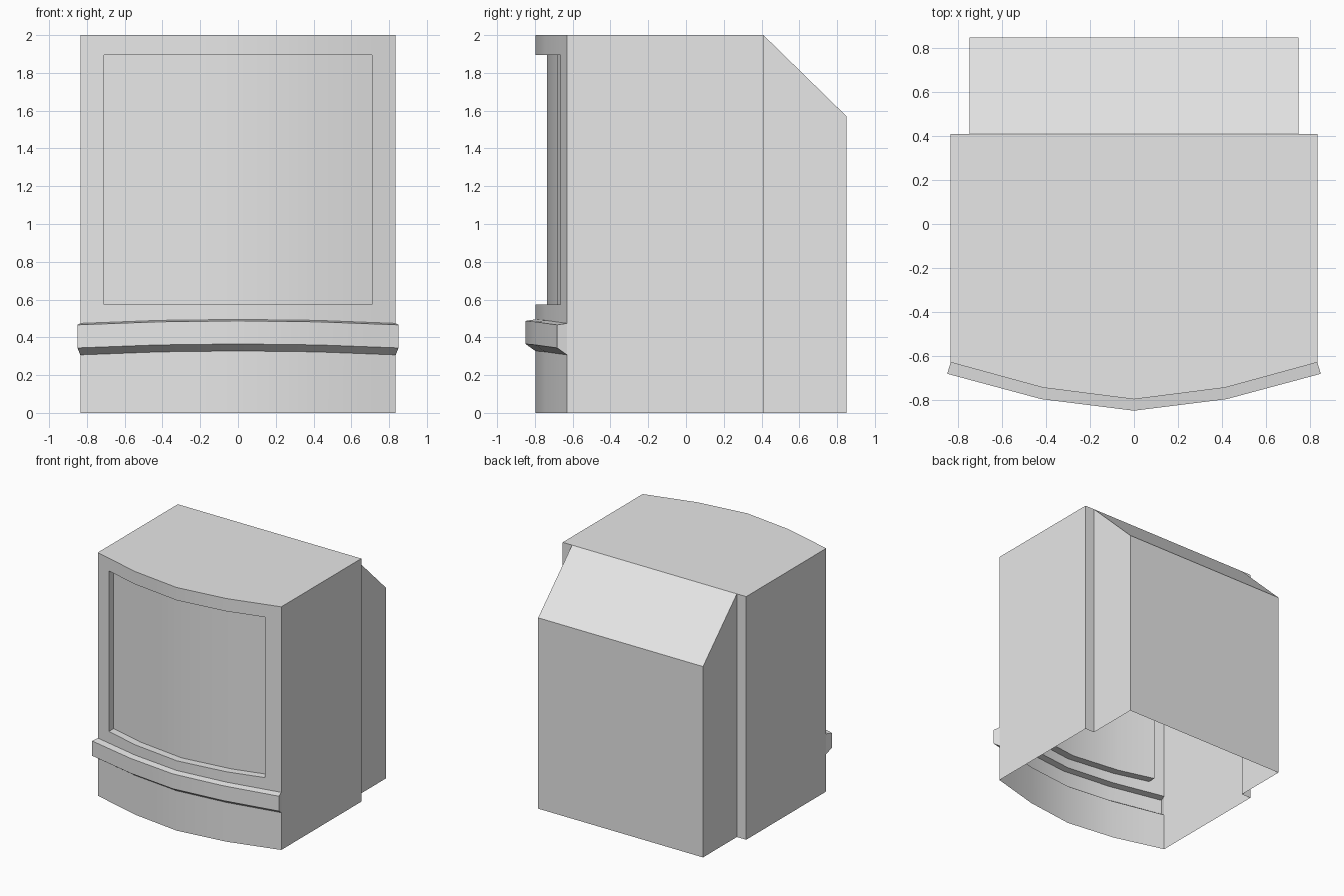
import bpy, bmesh, math
from mathutils import Vector

if "Cube" in bpy.data.objects:
    bpy.data.objects.remove(bpy.data.objects["Cube"])

grey = bpy.data.materials.new("grey_plastic")
grey.use_nodes = True
grey.diffuse_color = (0.8, 0.8, 0.8, 1)
grey.node_tree.nodes["Principled BSDF"].inputs["Base Color"].default_value = (0.8, 0.8, 0.8, 1)

W, REAR_W, MID, SCREEN_W = 0.835, 0.75, 0.415, 0.71
BACK, REAR, TOP = 0.41, 0.85, 2.0


def bow(x, centre, mid, end):
    """Piecewise curve across the front, symmetric about the middle."""
    x = abs(x)
    if x <= MID:
        return centre + (mid - centre) * x / MID
    return mid + (end - mid) * (x - MID) / (W - MID)


def front_y(x):
    return bow(x, -0.798, -0.745, -0.63)


def finish(bm, name, smooth=False):
    mesh = bpy.data.meshes.new(name)
    bm.to_mesh(mesh)
    bm.free()
    mesh.materials.append(grey)
    ob = bpy.data.objects.new(name, mesh)
    bpy.context.collection.objects.link(ob)
    if smooth:
        bpy.ops.object.select_all(action='DESELECT')
        ob.select_set(True)
        bpy.context.view_layer.objects.active = ob
        bpy.ops.object.shade_smooth_by_angle(angle=math.radians(25))
    return ob


def face(bm, points, out):
    """Add a face whose normal points towards out."""
    f = bm.faces.new([bm.verts.new(p) for p in points])
    f.normal_update()
    if f.normal.dot(Vector(out)) < 0:
        f.normal_flip()


cols = [-W, -SCREEN_W, -MID, 0, MID, SCREEN_W, W]

# Bowed front panel: rows of (height, arched, ledge outset)
rows = [(0, 0, 0), (0.328, 1, 0), (0.365, 1, 1), (0.487, 1, 1),
        (0.495, 1, 0), (0.575, 0, 0), (1.895, 0, 0), (TOP, 0, 0)]
bm = bmesh.new()
grid = []
for z, arched, outset in rows:
    line = []
    for x in cols:
        drop = bow(x, 0, 0.005, 0.021) * arched
        line.append(bm.verts.new((x * (1 + 0.018 * outset), front_y(x) - 0.052 * outset, z - drop)))
    grid.append(line)
screen = []
for r in range(len(rows) - 1):
    for c in range(len(cols) - 1):
        f = bm.faces.new((grid[r][c], grid[r][c + 1], grid[r + 1][c + 1], grid[r + 1][c]))
        if r == 5 and 0 < c < len(cols) - 2:
            screen.append(f)
# Ledge end caps
bm.faces.new([grid[r][0] for r in (1, 2, 3, 4)])
bm.faces.new([grid[r][-1] for r in (4, 3, 2, 1)])
# Recessed screen
ext = bmesh.ops.extrude_face_region(bm, geom=screen)
moved = [v for v in ext["geom"] if isinstance(v, bmesh.types.BMVert)]
bmesh.ops.translate(bm, vec=(0, 0.063, 0), verts=moved)
left_over = [f for f in screen if f.is_valid]
if left_over:
    bmesh.ops.delete(bm, geom=left_over, context='FACES')
finish(bm, "front_panel", smooth=True)

# Main cabinet: open underneath and into the rear housing
bm = bmesh.new()
face(bm, [(x, front_y(x), TOP) for x in cols] + [(W, BACK, TOP), (-W, BACK, TOP)], (0, 0, 1))
for s in (-1, 1):
    yf = front_y(W)
    face(bm, [(s * W, yf, 0), (s * W, BACK, 0), (s * W, BACK, TOP), (s * W, yf, TOP)], (s, 0, 0))
    face(bm, [(s * W, BACK, 0), (s * REAR_W, BACK, 0), (s * REAR_W, BACK, TOP), (s * W, BACK, TOP)], (0, 1, 0))
finish(bm, "cabinet")

# Rear housing with sloped top, open underneath
profile = [(BACK, 0), (REAR, 0), (REAR, 1.57), (BACK, TOP)]
bm = bmesh.new()
for s in (-1, 1):
    face(bm, [(s * REAR_W, y, z) for y, z in profile], (s, 0, 0))
for (y0, z0), (y1, z1) in zip(profile[1:], profile[2:]):
    face(bm, [(-REAR_W, y0, z0), (REAR_W, y0, z0), (REAR_W, y1, z1), (-REAR_W, y1, z1)], (0, 1, 0.5))
finish(bm, "rear_housing")
